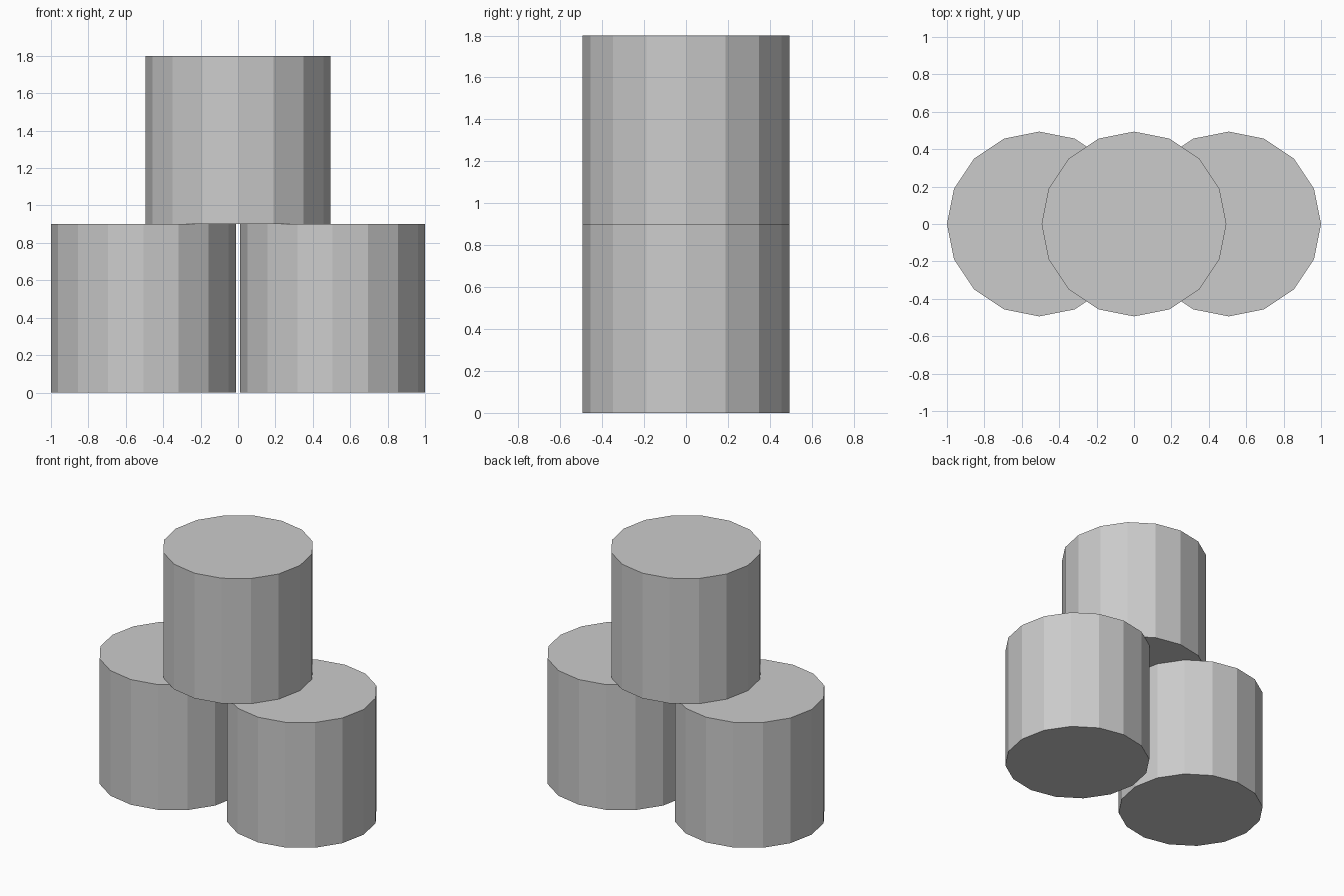
import bpy

if "Cube" in bpy.data.objects:
    bpy.data.objects.remove(bpy.data.objects["Cube"])

RADIUS = 0.494
HEIGHT = 0.9
OFFSET = 1.0 - RADIUS


def barrel(name, x, base_z):
    bpy.ops.mesh.primitive_cylinder_add(
        vertices=16, radius=RADIUS, depth=HEIGHT,
        location=(x, 0, base_z + HEIGHT / 2))
    bpy.context.object.name = name


# Two drums standing side by side
barrel("lower_left_drum", -OFFSET, 0)
barrel("lower_right_drum", OFFSET, 0)

# One drum stacked across both
barrel("upper_drum", 0, HEIGHT)
